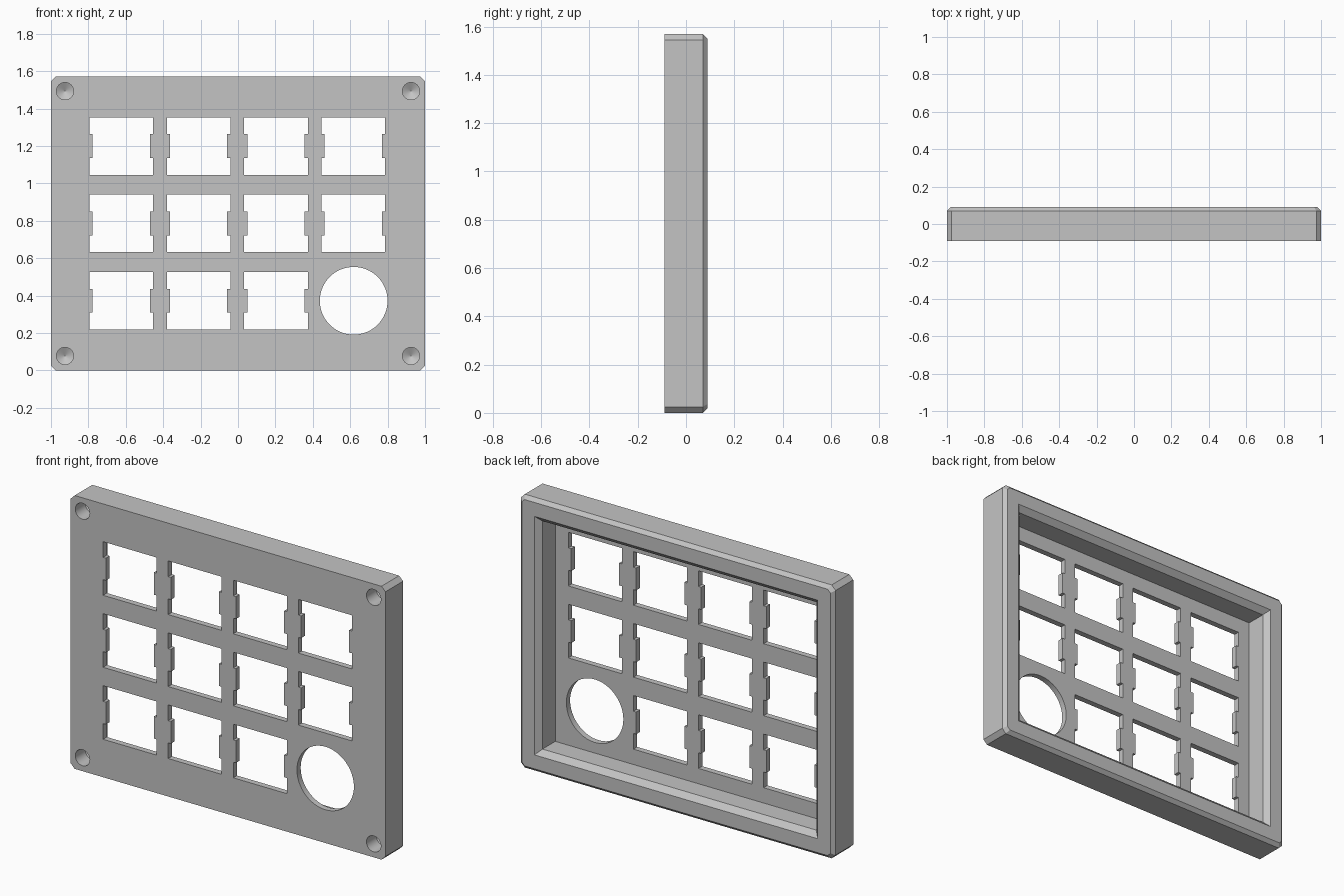
import bpy, bmesh, math

old = bpy.data.objects.get("Cube")
if old:
    bpy.data.objects.remove(old, do_unlink=True)

W, H = 2.0, 1.57
FRONT, BACK = -0.09, 0.09
FLOOR = FRONT + 0.034      # inner face of the thin front plate
MID = H / 2
PITCH = 0.4135

grey = bpy.data.materials.new("plain grey")
grey.use_nodes = True
colour = (0.55, 0.55, 0.55, 1)
grey.diffuse_color = colour
grey.node_tree.nodes["Principled BSDF"].inputs["Base Color"].default_value = colour


def loft(bm, rings):
    """Closed solid through matching (points, y) rings."""
    loops = [[bm.verts.new((x, y, z)) for x, z in pts] for pts, y in rings]
    for a, b in zip(loops, loops[1:]):
        for i in range(len(a)):
            j = (i + 1) % len(a)
            bm.faces.new((a[i], a[j], b[j], b[i]))
    bm.faces.new(loops[0])
    bm.faces.new(loops[-1])


def rect(inset):
    x, z = W / 2 - inset, MID - inset
    return [(-x, MID - z), (x, MID - z), (x, MID + z), (-x, MID + z)]


def clipped(inset, cut):
    x, z = W / 2 - inset, MID - inset
    quarter = [(x, z - cut), (x - cut, z)]
    half = quarter + [(-px, pz) for px, pz in reversed(quarter)]
    return [(px, MID + pz) for px, pz in half + [(-px, -pz) for px, pz in half]]


def circle(cx, cz, r, n):
    return [(cx + r * math.cos(math.tau * i / n), cz + r * math.sin(math.tau * i / n))
            for i in range(n)]


def notched(cx, cz):
    """Window outline with a small tab in the middle of each side."""
    w, h, tab, th = 0.17, 0.154, 0.153, 0.064
    right = [(w, -h), (w, -th), (tab, -th), (tab, th), (w, th), (w, h)]
    return [(cx + x, cz + z) for x, z in right + [(-x, -z) for x, z in right]]


def make(name, build):
    bm = bmesh.new()
    build(bm)
    bmesh.ops.recalc_face_normals(bm, faces=bm.faces)
    mesh = bpy.data.meshes.new(name)
    bm.to_mesh(mesh)
    bm.free()
    mesh.materials.append(grey)
    obj = bpy.data.objects.new(name, mesh)
    bpy.context.collection.objects.link(obj)
    return obj


# Outer shell with clipped corners and bevelled back edge
def body(bm):
    loft(bm, [(clipped(0, 0.025), FRONT), (clipped(0, 0.025), BACK - 0.02),
              (clipped(0.02, 0.017), BACK)])


# Hollow back with a bevelled lip
def cavity(bm):
    loft(bm, [(rect(0.13), FLOOR), (rect(0.13), BACK - 0.03),
              (rect(0.10), BACK), (rect(0.10), BACK + 0.05)])


# Grid of notched windows; the last place takes a round hole
def openings(bm):
    for row in range(3):
        for col in range(4):
            cx, cz = -0.624 + col * PITCH, 0.372 + row * PITCH
            shape = circle(cx + 0.002, cz, 0.181, 64) if (row, col) == (0, 3) else notched(cx, cz)
            loft(bm, [(shape, FRONT - 0.05), (shape, FLOOR + 0.02)])


# Blind screw holes with conical ends
def screw_holes(bm):
    for cx in (-0.925, 0.925):
        for cz in (0.077, H - 0.077):
            loft(bm, [(circle(cx, cz, 0.046, 32), FRONT - 0.05),
                      (circle(cx, cz, 0.046, 32), FRONT + 0.09),
                      (circle(cx, cz, 0.001, 32), FRONT + 0.115)])


frame = make("panel_frame", body)
for name, build in (("cavity_cutter", cavity), ("opening_cutter", openings),
                    ("screw_hole_cutter", screw_holes)):
    cutter = make(name, build)
    cutter.hide_render = True
    mod = frame.modifiers.new(name, "BOOLEAN")
    mod.operation = "DIFFERENCE"
    mod.solver = "EXACT"
    mod.object = cutter
    bpy.context.view_layer.objects.active = frame
    bpy.ops.object.modifier_apply(modifier=mod.name)
    bpy.data.objects.remove(cutter, do_unlink=True)

bpy.ops.object.select_all(action="DESELECT")
frame.select_set(True)
bpy.context.view_layer.objects.active = frame
bpy.ops.object.shade_smooth_by_angle(angle=math.radians(25))
